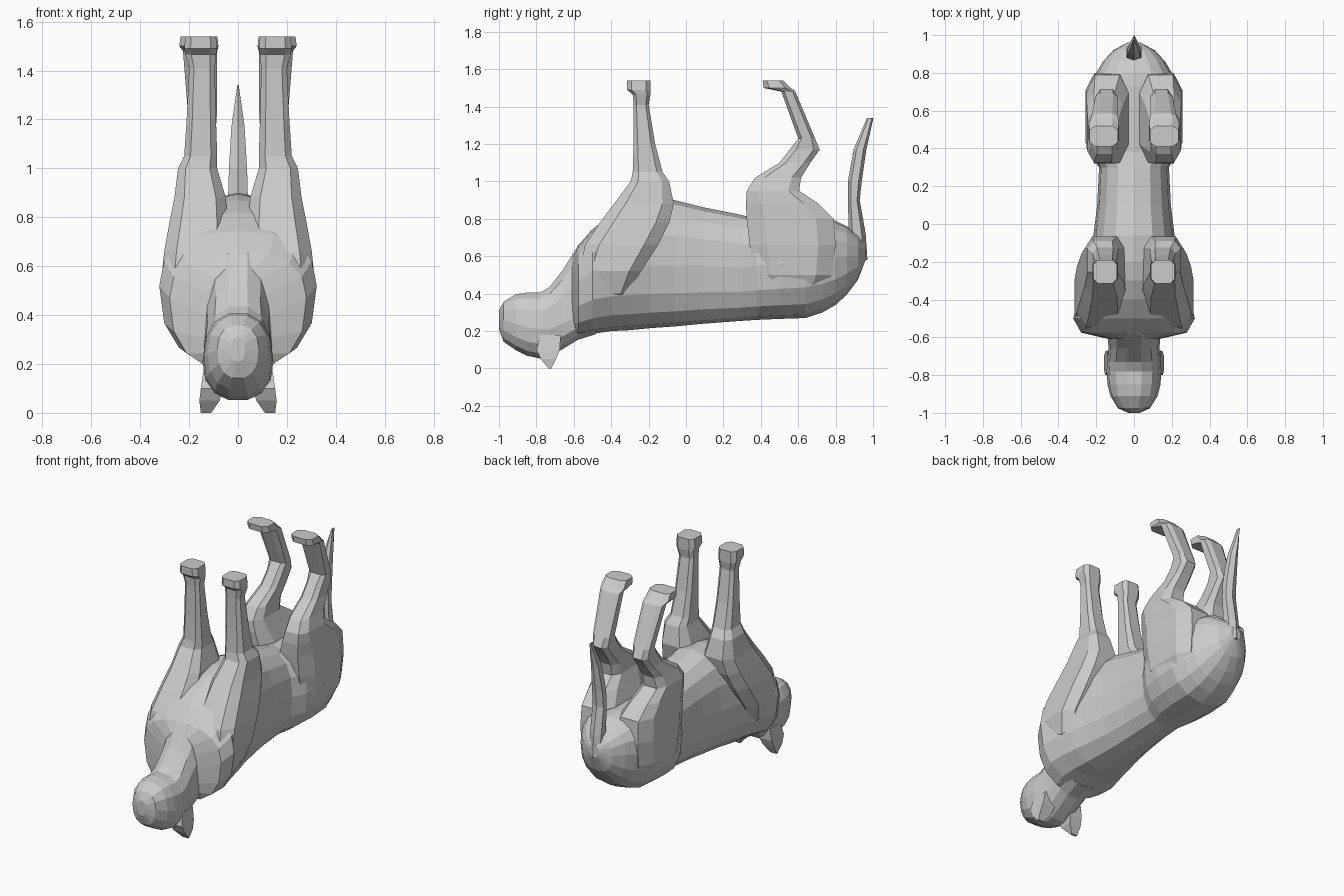
import bpy, bmesh
from math import cos, sin, pi


def squash(v, p):
    return (1 if v >= 0 else -1) * abs(v) ** p


def skin(name, rings, mirror=False):
    """Skin a list of rings into a closed flat-shaded mesh."""
    bm = bmesh.new()
    loops = [[bm.verts.new(c) for c in r] for r in rings]
    n = len(loops[0])
    for a, b in zip(loops, loops[1:]):
        for i in range(n):
            j = (i + 1) % n
            bm.faces.new((a[i], a[j], b[j], b[i]))
    bm.faces.new(loops[0][::-1])
    bm.faces.new(loops[-1])
    bmesh.ops.recalc_face_normals(bm, faces=bm.faces[:])
    me = bpy.data.meshes.new(name)
    bm.to_mesh(me)
    bm.free()
    ob = bpy.data.objects.new(name, me)
    bpy.context.collection.objects.link(ob)
    if mirror:
        m = ob.modifiers.new("Mirror", 'MIRROR')
        m.use_mirror_merge = False
    return ob


def along_y(name, rows, n=16, p=0.9):
    """Rows: y, back z, widest z, belly z, half width."""
    rings = []
    for y, lo, mid, hi, w in rows:
        ring = []
        for i in range(n):
            a = 2 * pi * i / n
            s = squash(sin(a), p)
            ring.append((w * squash(cos(a), p), y, mid + s * ((hi - mid) if s > 0 else (mid - lo))))
        rings.append(ring)
    return skin(name, rings)


def along_z(name, rows, n=8, p=0.65, mirror=True):
    """Rows: z, y min, y max, x min, x max."""
    rings = []
    for z, y0, y1, x0, x1 in rows:
        rings.append([((x0 + x1) / 2 + (x1 - x0) / 2 * squash(cos(2 * pi * (i + .5) / n), p) / cos(pi / n) ** p,
                       (y0 + y1) / 2 + (y1 - y0) / 2 * squash(sin(2 * pi * (i + .5) / n), p) / cos(pi / n) ** p,
                       z) for i in range(n)])
    return skin(name, rings, mirror)


# Torso, back downwards and belly upwards
along_y("torso", [
    (-.61, .19, .40, .60, .13), (-.575, .17, .47, .66, .28), (-.50, .185, .52, .745, .322),
    (-.40, .20, .54, .82, .30), (-.30, .205, .55, .87, .275), (-.20, .215, .55, .895, .245),
    (-.06, .225, .55, .90, .215), (.10, .24, .55, .86, .195), (.30, .255, .54, .82, .185),
    (.38, .26, .55, .80, .235), (.50, .265, .56, .80, .255), (.64, .27, .57, .80, .25),
    (.73, .30, .58, .80, .225), (.80, .34, .59, .79, .20), (.86, .395, .60, .76, .165),
    (.92, .475, .60, .71, .11), (.96, .58, .62, .66, .035)], p=.82)

# Head and neck
along_y("head_and_neck", [
    (-1.0, .21, .26, .31, .03), (-.975, .14, .26, .36, .085), (-.91, .095, .24, .40, .125),
    (-.85, .065, .22, .41, .14), (-.78, .05, .21, .41, .145), (-.73, .06, .21, .44, .142),
    (-.66, .10, .24, .53, .135), (-.58, .15, .28, .66, .14), (-.48, .18, .36, .72, .17)], n=14, p=.85)

# Ears
along_z("ear", [(0.0, -.735, -.72, .11, .152), (.05, -.775, -.695, .075, .158),
                (.10, -.80, -.675, .06, .152), (.18, -.78, -.67, .05, .14)], n=4, p=1)

# Front legs with shoulders
along_z("front_leg", [
    (1.54, -.315, -.19, .09, .215), (1.49, -.315, -.19, .085, .22), (1.465, -.285, -.19, .09, .215),
    (1.41, -.28, -.20, .095, .20), (1.20, -.28, -.165, .09, .21), (1.05, -.285, -.125, .085, .22),
    (1.0, -.295, -.09, .085, .245), (.88, -.385, -.065, .05, .26), (.78, -.46, -.09, .04, .28),
    (.66, -.54, -.15, .04, .302), (.52, -.57, -.24, .04, .316), (.40, -.55, -.30, .04, .28),
    (.32, -.52, -.36, .04, .19)], n=8, p=.55)

# Hind legs with thighs
along_z("hind_leg", [
    (1.54, .41, .52, .085, .235), (1.50, .415, .56, .08, .24), (1.48, .51, .585, .085, .225),
    (1.23, .60, .69, .085, .205), (1.17, .555, .715, .09, .20), (1.10, .50, .665, .09, .205),
    (1.02, .37, .615, .09, .225), (.95, .325, .605, .085, .245), (.88, .32, .71, .06, .25),
    (.80, .325, .79, .03, .252), (.66, .34, .80, .02, .258), (.50, .37, .78, .02, .25),
    (.36, .44, .70, .02, .19)], n=8, p=.6)

# Tail
along_z("tail", [(.58, .89, .965, -.035, .035), (.72, .875, .955, -.04, .04),
                 (.90, .87, .925, -.04, .04), (1.0, .87, .935, -.037, .037),
                 (1.17, .90, .96, -.027, .027), (1.34, .97, 1.0, -.003, .003)],
        n=6, p=.9, mirror=False)
